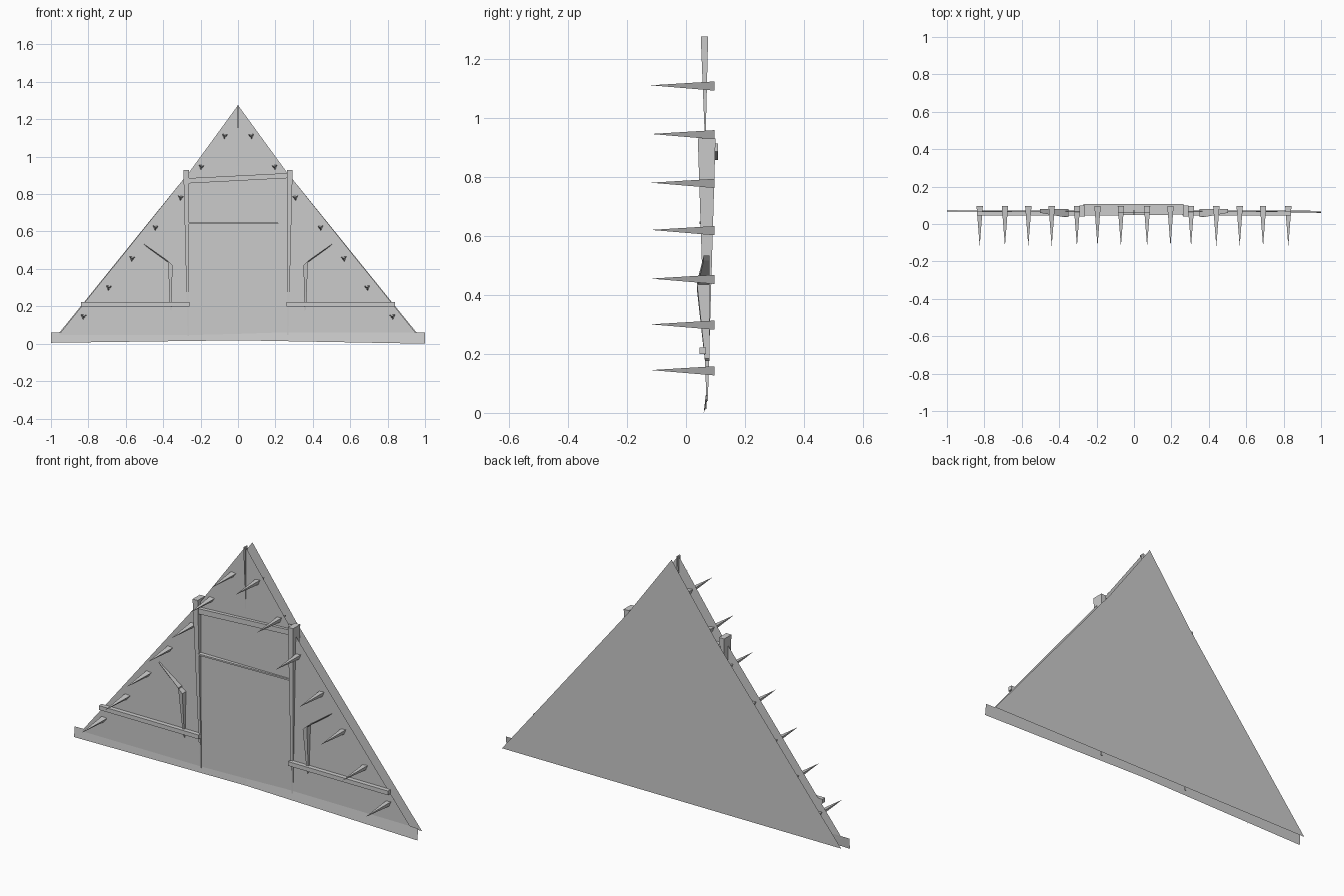
import bpy
from mathutils import Vector

if "Cube" in bpy.data.objects:
    bpy.data.objects.remove(bpy.data.objects["Cube"])


def mesh_object(name, verts, faces):
    mesh = bpy.data.meshes.new(name)
    mesh.from_pydata([Vector(v) for v in verts], [], faces)
    mesh.update()
    obj = bpy.data.objects.new(name, mesh)
    bpy.context.collection.objects.link(obj)
    return obj


def loft(name, sections):
    """Closed solid through four-cornered cross-sections."""
    verts = [p for s in sections for p in s]
    faces = [(3, 2, 1, 0)]
    for k in range(len(sections) - 1):
        a = 4 * k
        for i in range(4):
            j = (i + 1) % 4
            faces.append((a + i, a + j, a + 4 + j, a + 4 + i))
    e = len(verts) - 4
    faces.append((e, e + 1, e + 2, e + 3))
    return mesh_object(name, verts, faces)


def beam_section(x, y0, y1, z0, z1):
    return [(x, y0, z0), (x, y1, z0), (x, y1, z1), (x, y0, z1)]


def post_section(z, x0, x1, y0, y1):
    return [(x0, y0, z), (x1, y0, z), (x1, y1, z), (x0, y1, z)]


# Front and back wall sheets of the gable
def gable(name, half, y_low, y_top, z_low):
    kink_y = y_low + (y_top - y_low) * 0.72
    pts = [(-half, y_low, z_low), (half, y_low, z_low), (0.255, kink_y, 0.925),
           (0, y_top, 1.275), (-0.255, kink_y, 0.925)]
    return mesh_object(name, pts, [(0, 1, 2, 3, 4)])


gable("front_panel", 0.96, 0.071, 0.062, 0.045)
gable("back_panel", 0.985, 0.12, 0.12, 0.022)

# Thin sill along the foot of the gable
mesh_object("base_sill",
            [(-1, 0.068, 0.005), (0, 0.066, 0.018), (1, 0.06, 0),
             (1, 0.067, 0.06), (0, 0.072, 0.06), (-1, 0.072, 0.06)],
            [(0, 1, 4, 5), (1, 2, 3, 4)])

# Slender post under the ridge, sinking into the front panel
loft("king_post", [post_section(0.95, -0.002, 0.002, 0.063, 0.067),
                   post_section(1.275, -0.004, 0.004, 0.05, 0.075)])

# Cross beams between the door posts
loft("upper_beam", [beam_section(-0.27, 0.045, 0.108, 0.857, 0.885),
                    beam_section(0.265, 0.05, 0.108, 0.885, 0.912)])
loft("thin_beam", [beam_section(-0.265, 0.045, 0.085, 0.64, 0.648),
                   beam_section(0.265, 0.06, 0.085, 0.64, 0.648)])

for side, s in (("left", -1), ("right", 1)):
    # Tapered door post
    loft(f"{side}_post", [post_section(0.04, s * 0.262, s * 0.27, 0.069, 0.074),
                          post_section(0.93, s * 0.262, s * 0.292, 0.04, 0.1)])

    # Low side rail
    loft(f"{side}_rail", [beam_section(s * 0.26, 0.045, 0.068, 0.2, 0.222),
                          beam_section(s * 0.84, 0.045, 0.068, 0.2, 0.222)])

    # Bent brace, sunk into the panel at both ends
    path = [(0.36, 0.18, 0.064, 0.004), (0.362, 0.43, 0.037, 0.012),
            (0.495, 0.525, 0.06, 0.008)]
    brace = []
    for x, z, y, w in path:
        brace.append([(s * (x - w), y, z - w), (s * (x + w), y, z + w),
                      (s * (x + w), 0.08, z + w), (s * (x - w), 0.08, z - w)])
    loft(f"{side}_brace", brace)

    # Three-sided spikes along the sloping edge
    spots = [(0.07, 1.11), (0.195, 0.945), (0.305, 0.78), (0.44, 0.62),
             (0.565, 0.455), (0.69, 0.3), (0.825, 0.145)]
    for n, (x, z) in enumerate(spots):
        base = [(-0.017, 0.009), (0.017, 0.013), (0.004, -0.018)]
        verts = [(s * (x + dx), 0.096, z + dz) for dx, dz in base]
        verts.append((s * x, -0.12, z))
        mesh_object(f"{side}_spike_{n + 1}", verts,
                    [(0, 1, 2), (0, 3, 1), (1, 3, 2), (2, 3, 0)])

# Consistent outward normals
import bmesh
for obj in bpy.data.objects:
    bm = bmesh.new()
    bm.from_mesh(obj.data)
    bmesh.ops.recalc_face_normals(bm, faces=bm.faces)
    bm.to_mesh(obj.data)
    bm.free()
